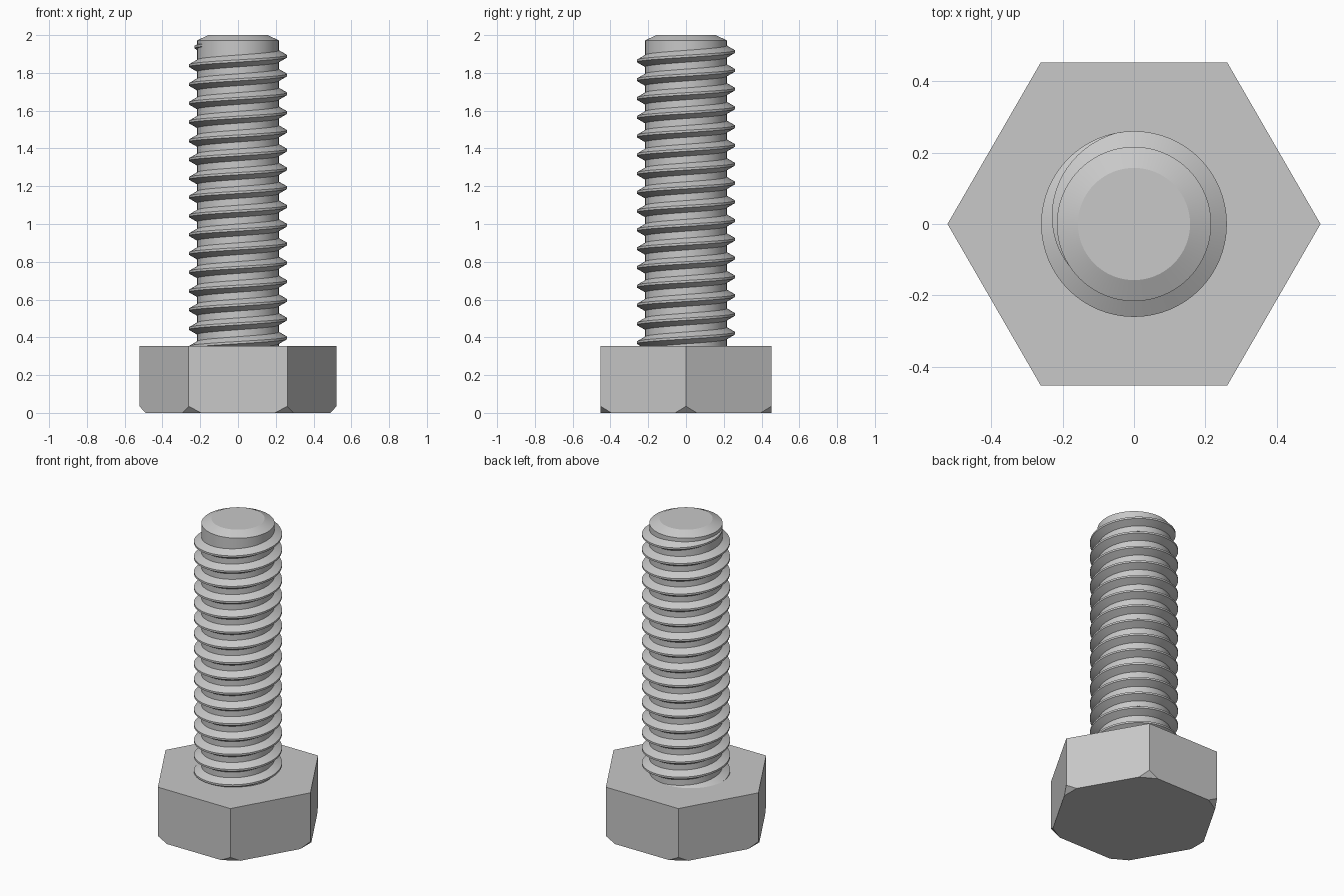
import bpy, bmesh, math
from mathutils import Vector

cube = bpy.data.objects.get("Cube")
if cube:
    bpy.data.objects.remove(cube, do_unlink=True)

HEAD_TOP = 0.353
CORE_R, CREST_R, TIP_R = 0.216, 0.26, 0.157
HEX_R = 0.522
PITCH = 0.0994
SEGS = 64

steel = bpy.data.materials.new("grey_steel")
steel.use_nodes = True
colour = (0.58, 0.58, 0.58, 1)
steel.diffuse_color = colour
steel.node_tree.nodes["Principled BSDF"].inputs["Base Color"].default_value = colour


def finish(bm, name, smooth):
    """Turn a bmesh into a named object with the steel material."""
    bmesh.ops.recalc_face_normals(bm, faces=bm.faces)
    mesh = bpy.data.meshes.new(name)
    bm.to_mesh(mesh)
    bm.free()
    mesh.materials.append(steel)
    obj = bpy.data.objects.new(name, mesh)
    bpy.context.collection.objects.link(obj)
    if smooth:
        bpy.ops.object.select_all(action='DESELECT')
        obj.select_set(True)
        bpy.context.view_layer.objects.active = obj
        bpy.ops.object.shade_smooth_by_angle(angle=math.radians(25))
    return obj


def ring(bm, radius, z, count):
    return [bm.verts.new((radius * math.cos(math.tau * i / count),
                          radius * math.sin(math.tau * i / count), z))
            for i in range(count)]


def stack(bm, profile, count):
    """Closed solid from (radius, z) rings."""
    rings = [ring(bm, r, z, count) for r, z in profile]
    for low, high in zip(rings, rings[1:]):
        for i in range(count):
            j = (i + 1) % count
            bm.faces.new((low[i], low[j], high[j], high[i]))
    bm.faces.new(rings[0][::-1])
    bm.faces.new(rings[-1])


# Hexagonal head, with its six bottom corners cut off
bm = bmesh.new()
stack(bm, [(HEX_R, 0), (HEX_R, HEAD_TOP)], 6)
for i in range(6):
    a = math.tau * i / 6
    out = Vector((math.cos(a), math.sin(a), 0))
    cut = bmesh.ops.bisect_plane(
        bm, geom=bm.verts[:] + bm.edges[:] + bm.faces[:],
        plane_co=out * HEX_R + Vector((0, 0, 0.035)),
        plane_no=out * 0.035 - Vector((0, 0, 0.033)), clear_outer=True)
    edges = [e for e in cut["geom_cut"] if isinstance(e, bmesh.types.BMEdge)]
    bmesh.ops.holes_fill(bm, edges=edges)
finish(bm, "hex_head", False)

# Shank core with a chamfered tip
bm = bmesh.new()
stack(bm, [(CORE_R, HEAD_TOP - 0.05), (CORE_R, 1.972), (TIP_R, 2)], SEGS)
finish(bm, "shank_core", True)

# Right-handed thread ridge, sinking into the core at its upper end
FIRST, FADE, LAST = -16, 0.28, 0.6
SINK = 0.01
crest = 0.006
foot = crest + (CREST_R - CORE_R + SINK) * math.tan(math.radians(30))
section = [(CORE_R - SINK, -foot), (CREST_R, -crest),
           (CREST_R, crest), (CORE_R - SINK, foot)]
bm = bmesh.new()
steps = round((LAST - FIRST) * SEGS)
previous = None
for s in range(steps + 1):
    turn = FIRST + s / SEGS
    a = math.tau * turn
    drop = max(0, (turn - FADE) / (LAST - FADE)) * (CREST_R - CORE_R + 0.001)
    z = 1.888 + PITCH * turn
    row = [bm.verts.new(((r - drop) * math.cos(a), (r - drop) * math.sin(a), z + dz))
           for r, dz in section]
    if previous:
        for k in range(len(row)):
            n = (k + 1) % len(row)
            bm.faces.new((previous[k], previous[n], row[n], row[k]))
    else:
        bm.faces.new(row)
    previous = row
bm.faces.new(previous[::-1])
finish(bm, "thread", True)
